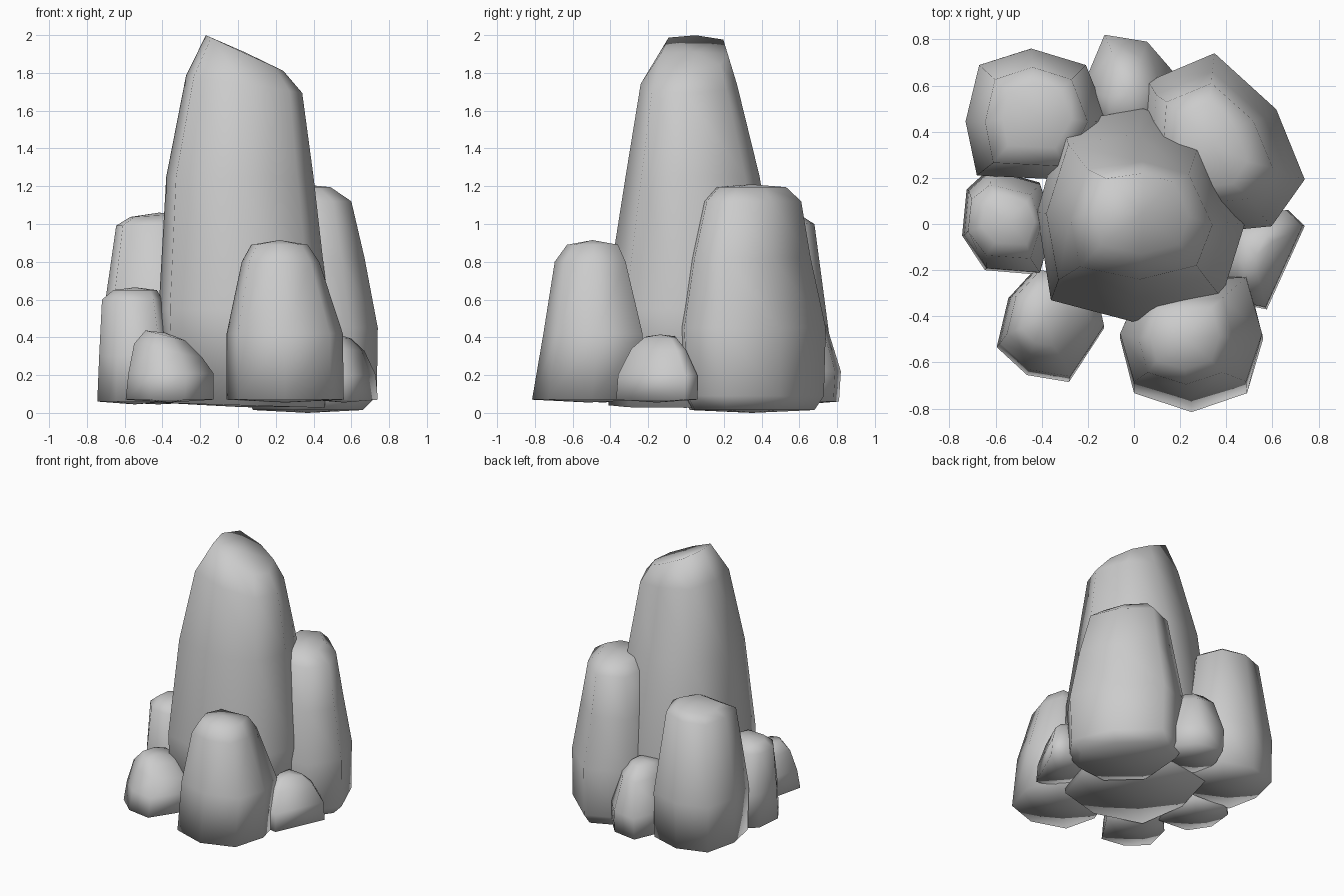
import bpy, bmesh


def rock(name, outline, rings, dome=.015, drop=.015):
    """Loft an outline through rings of (z, x0, x1, y0, y1, slope_x),
    then close it with a slightly domed top and bottom."""
    xs, ys = [p[0] for p in outline], [p[1] for p in outline]
    unit = [((x - min(xs)) / (max(xs) - min(xs)), (y - min(ys)) / (max(ys) - min(ys)))
            for x, y in outline]
    bm = bmesh.new()
    loops = []
    for z, x0, x1, y0, y1, slope in rings:
        loops.append([bm.verts.new((x0 + u * (x1 - x0), y0 + v * (y1 - y0),
                                    z + slope * (u - .5) * (x1 - x0))) for u, v in unit])
    n = len(outline)
    for a, b in zip(loops, loops[1:]):
        for i in range(n):
            j = (i + 1) % n
            bm.faces.new((a[i], a[j], b[j], b[i]))
    for ring, loop, dz in ((rings[0], loops[0], -drop), (rings[-1], loops[-1], dome)):
        z, x0, x1, y0, y1, _ = ring
        tip = bm.verts.new(((x0 + x1) / 2, (y0 + y1) / 2, z + dz))
        for i in range(n):
            bm.faces.new((loop[i], loop[(i + 1) % n], tip))
    bmesh.ops.recalc_face_normals(bm, faces=bm.faces)
    for f in bm.faces:
        f.smooth = True
    me = bpy.data.meshes.new(name)
    bm.to_mesh(me)
    bm.free()
    bpy.context.collection.objects.link(bpy.data.objects.new(name, me))


# Tall central rock with a slanted tip
rock("main_rock",
     [(-.42, .05), (-.31, .44), (.04, .5), (.33, .4), (.48, 0), (.38, -.32), (.02, -.43), (-.36, -.33)],
     [(.04, -.40, .46, -.41, .47, -.03), (.55, -.42, .48, -.43, .50, 0),
      (1.25, -.38, .40, -.32, .39, 0), (1.74, -.275, .34, -.24, .27, -.15),
      (1.905, -.17, .24, -.13, .22, -.46)], dome=.005, drop=.01)

# Back right rock, second tallest
rock("back_right_rock",
     [(.08, .62), (.36, .74), (.62, .5), (.74, .2), (.6, 0), (.3, -.03), (.05, .2)],
     [(.015, .08, .66, .02, .68, 0), (.09, .04, .735, -.02, .73, 0),
      (.45, .03, .74, -.04, .74, 0), (.82, .07, .67, .02, .66, 0),
      (1.12, .12, .60, .09, .61, 0), (1.195, .19, .49, .16, .53, 0)])

# Front right rock
rock("front_right_rock",
     [(-.06, -.5), (0, -.73), (.25, -.81), (.49, -.73), (.56, -.5), (.49, -.23), (.04, -.26)],
     [(.07, -.06, .56, -.815, -.22, 0), (.42, -.06, .555, -.755, -.23, 0),
      (.80, .02, .43, -.695, -.32, 0), (.89, .07, .37, -.63, -.36, 0)], dome=.025)

# Back left rock
rock("back_left_rock",
     [(-.73, .45), (-.67, .69), (-.44, .76), (-.2, .69), (-.1, .45), (-.25, .2), (-.68, .22)],
     [(.06, -.725, -.12, .2, .76, 0), (.4, -.73, -.11, .19, .76, 0),
      (1.0, -.645, -.2, .25, .68, .04), (1.045, -.57, -.27, .33, .61, .05)])

# Left rock
rock("left_rock",
     [(-.74, -.05), (-.72, .15), (-.62, .24), (-.4, .18), (-.34, 0), (-.4, -.22), (-.64, -.2)],
     [(.06, -.745, -.35, -.22, .24, 0), (.3, -.735, -.35, -.21, .23, 0),
      (.6, -.72, -.4, -.15, .17, 0), (.65, -.66, -.43, -.09, .12, 0)])

# Front left rock, sloping to the right
rock("front_left_rock",
     [(-.59, -.53), (-.46, -.65), (-.28, -.68), (-.13, -.45), (-.18, -.22), (-.43, -.2), (-.54, -.32)],
     [(.07, -.595, -.13, -.685, -.2, 0), (.21, -.58, -.13, -.66, -.2, 0),
      (.33, -.55, -.19, -.59, -.22, -.2), (.41, -.49, -.28, -.53, -.28, -.25)])

# Right rock
rock("right_rock",
     [(.73, 0), (.66, .07), (.42, .05), (.38, -.2), (.43, -.34), (.57, -.37)],
     [(.07, .38, .74, -.37, .06, 0), (.2, .38, .73, -.36, .06, 0),
      (.34, .42, .67, -.29, .0, -.1), (.40, .46, .6, -.22, -.05, -.1)])

# Back rock
rock("back_rock",
     [(-.22, .6), (-.13, .82), (.05, .79), (.16, .66), (.14, .42), (-.2, .42)],
     [(.06, -.22, .17, .42, .81, 0), (.22, -.22, .17, .42, .82, 0),
      (.46, -.16, .11, .42, .745, 0), (.54, -.11, .05, .46, .66, 0)])
